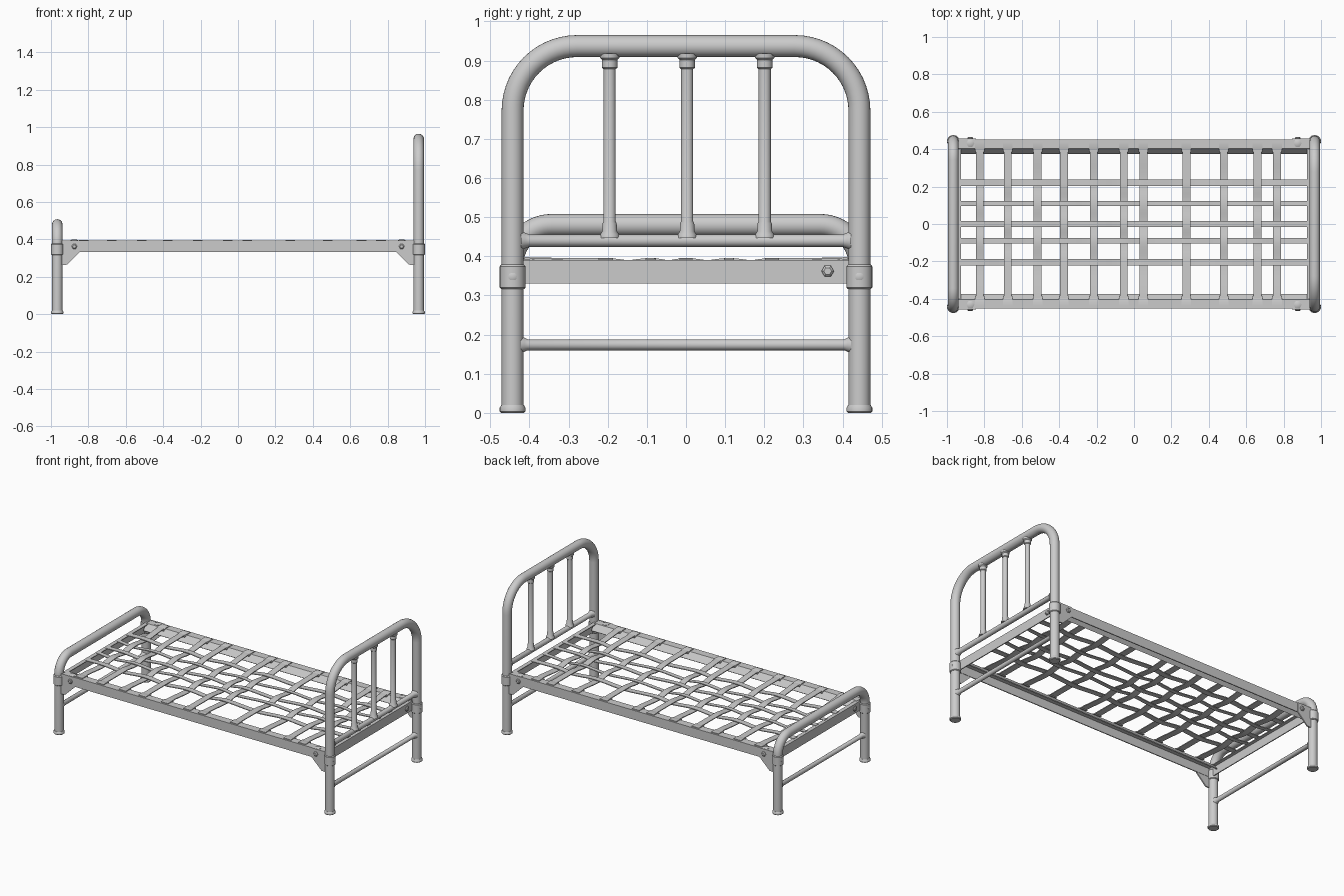
import bpy, bmesh, math
from mathutils import Vector

if "Cube" in bpy.data.objects:
    bpy.data.objects.remove(bpy.data.objects["Cube"])

PX, PY = 0.966, 0.443       # post positions
AX = {'x': Vector((1, 0, 0)), 'y': Vector((0, 1, 0)), 'z': Vector((0, 0, 1))}


def finish(name, bm, angle=35):
    bmesh.ops.recalc_face_normals(bm, faces=bm.faces)
    me = bpy.data.meshes.new(name)
    bm.to_mesh(me)
    bm.free()
    ob = bpy.data.objects.new(name, me)
    bpy.context.collection.objects.link(ob)
    bpy.ops.object.select_all(action='DESELECT')
    ob.select_set(True)
    bpy.context.view_layer.objects.active = ob
    bpy.ops.object.shade_smooth_by_angle(angle=math.radians(angle))
    return ob


def skin(bm, rings):
    # join rings of points into a capped solid
    vs = [[bm.verts.new(p) for p in r] for r in rings]
    n = len(vs[0])
    for a, b in zip(vs, vs[1:]):
        for i in range(n):
            bm.faces.new((a[i], a[(i + 1) % n], b[(i + 1) % n], b[i]))
    bm.faces.new(vs[0])
    bm.faces.new(vs[-1])


def lathe(name, axis, pos, profile, sides=24):
    # profile: (radius, distance along axis)
    d = AX[axis]
    u = AX['y'] if axis == 'x' else AX['x']
    v = d.cross(u)
    bm = bmesh.new()
    skin(bm, [[Vector(pos) + d * t + (u * math.cos(k) + v * math.sin(k)) * r
               for k in [2 * math.pi * i / sides for i in range(sides)]]
              for r, t in profile])
    return finish(name, bm)


def extrude(name, poly, axis, lo, hi):
    # poly points are the two remaining axes in order
    def p(a, b, t):
        return {'x': (t, a, b), 'y': (a, t, b)}[axis]
    bm = bmesh.new()
    skin(bm, [[p(a, b, t) for a, b in poly] for t in (lo, hi)])
    return finish(name, bm)


def hoop(name, x, top, rad, r=0.028, sides=24):
    # bent tube: up one post, over the top, down the other
    path = [(-PY, 0.01, 0)]
    for s in (-1, 1):
        for i in range(15):
            k = math.pi / 2 * i / 14
            a = math.pi - k if s < 0 else math.pi / 2 - k
            path.append((s * (PY - rad) + rad * math.cos(a),
                         top - rad + rad * math.sin(a), math.pi - a))
    path.append((PY, 0.01, math.pi))
    bm = bmesh.new()
    rings = []
    for y, z, k in path:
        n = Vector((0, -math.cos(k), math.sin(k)))
        rings.append([Vector((x, y, z)) + (n * math.cos(q) + AX['x'] * math.sin(q)) * r
                      for q in [2 * math.pi * i / sides for i in range(sides)]])
    skin(bm, rings)
    return finish(name, bm)


def strap(name, path, axis, centre, width, thick=0.005):
    # flat band following (distance, height) points
    bm = bmesh.new()
    rings = []
    for t, z in path:
        ring = []
        for w, h in ((-1, -1), (1, -1), (1, 1), (-1, 1)):
            c, zz = centre + w * width / 2, z + h * thick / 2
            ring.append((t, c, zz) if axis == 'x' else (c, t, zz))
        rings.append(ring)
    skin(bm, rings)
    return finish(name, bm)


# bent head and foot tubes
hoop("headboard_tube", PX, 0.937, 0.165)
hoop("footboard_tube", -PX, 0.480, 0.10)

# post fittings, end rails and lower crossbars
for s, end in ((1, "head"), (-1, "foot")):
    for q, side in ((-1, "front"), (1, "back")):
        tag = f"{end}_{side}"
        lathe(tag + "_foot_cap", 'z', (s * PX, q * PY, 0),
              [(0.029, 0), (0.033, 0.004), (0.033, 0.013), (0.029, 0.02)])
        lathe(tag + "_collar", 'z', (s * PX, q * PY, 0.316),
              [(0.029, 0), (0.033, 0.004), (0.033, 0.058), (0.029, 0.063)])
        lathe(tag + "_collar_bolt", 'x', (s * (PX + 0.030), q * PY, 0.348),
              [(0.011, -0.004 * s), (0.011, 0.002 * s), (0.007, 0.004 * s)], 12)
        # corner gusset with its bolts
        g = [(0.96, 0.262), (0.96, 0.394), (0.845, 0.394), (0.845, 0.333), (0.915, 0.265)]
        extrude(tag + "_gusset", [(s * a, b) for a, b in g], 'y', q * 0.448, q * 0.456)
        lathe(tag + "_rail_bolt", 'y', (s * 0.875, q * 0.455, 0.363),
              [(0.015, 0), (0.015, q * 0.006), (0.009, q * 0.011)], 6)
        lathe(tag + "_top_bolt", 'z', (s * 0.875, q * 0.432, 0.388),
              [(0.022, 0), (0.022, 0.007), (0.014, 0.011)], 6)
    # lower crossbar flaring into the posts
    L = PY - 0.022
    lathe(end + "_lower_bar", 'y', (s * PX, 0, 0.174),
          [(0.021, -L), (0.018, -L + 0.008), (0.014, -L + 0.016),
           (0.014, L - 0.016), (0.018, L - 0.008), (0.021, L)])
    # angle iron end rail
    p = [(0.950, 0.331), (0.950, 0.391), (0.924, 0.391), (0.924, 0.386),
         (0.944, 0.386), (0.944, 0.331)]
    bm = bmesh.new()
    skin(bm, [[(s * a, y, z) for a, z in p] for y in (-0.42, 0.42)])
    finish(end + "_end_rail", bm)
    lathe(end + "_end_rail_bolt", 'x', (s * 0.948, s * 0.362, 0.362),
          [(0.016, 0), (0.016, s * 0.007), (0.010, s * 0.012)], 6)

# headboard middle bar and spindles
L = PY - 0.022
lathe("headboard_middle_bar", 'y', (PX, 0, 0.440),
      [(0.024, -L), (0.020, -L + 0.01), (0.016, -L + 0.02),
       (0.016, L - 0.02), (0.020, L - 0.01), (0.024, L)])
for i, y in enumerate((-0.195, 0.003, 0.201)):
    lathe(f"headboard_spindle_{i}", 'z', (PX, y, 0),
          [(0.026, 0.447), (0.024, 0.456), (0.019, 0.464), (0.018, 0.484),
           (0.0155, 0.489), (0.0155, 0.878), (0.020, 0.882), (0.020, 0.902),
           (0.025, 0.907), (0.026, 0.918)])

# long side rails with a sloping inner lip
for q, side in ((-1, "front"), (1, "back")):
    p = [(0.452, 0.333), (0.452, 0.393), (0.403, 0.393), (0.374, 0.356),
         (0.378, 0.352), (0.405, 0.387), (0.446, 0.387), (0.446, 0.333)]
    extrude(side + "_side_rail", [(q * a, b) for a, b in p], 'x', -0.937, 0.937)

# woven straps
cross = (-0.825, -0.675, -0.515, -0.375, -0.215, -0.055, 0.05, 0.28, 0.48, 0.66, 0.765)
longs = ((-0.205, 0.036), (-0.09, 0.028), (0.0, 0.032), (0.11, 0.026), (0.22, 0.036))
ZC, AMP = 0.387, 0.006


def weave(knots):
    # ease smoothly between over and under points
    out = [knots[0]]
    for (a, za), (b, zb) in zip(knots, knots[1:]):
        for i in range(1, 7):
            t = i / 6
            out.append((a + (b - a) * t, za + (zb - za) * (t * t * (3 - 2 * t))))
    return out


for j, x in enumerate(cross):
    mid = [(y, ZC - AMP * (-1) ** (i + j)) for i, (y, w) in enumerate(longs)]
    strap(f"cross_strap_{j}",
          weave([(-0.44, 0.394), (-0.40, 0.394)] + mid + [(0.40, 0.394), (0.44, 0.394)]),
          'y', x, 0.042)
    for q in (-1, 1):
        strap(f"strap_clip_{j}_{q}", [(q * 0.442, 0.394), (q * 0.402, 0.395), (q * 0.385, 0.387)],
              'y', x, 0.052, 0.006)
for i, (y, w) in enumerate(longs):
    mid = [(x, ZC + AMP * (-1) ** (i + j)) for j, x in enumerate(cross)]
    strap(f"long_strap_{i}", weave([(-0.935, 0.391)] + mid + [(0.935, 0.391)]), 'x', y, w)
